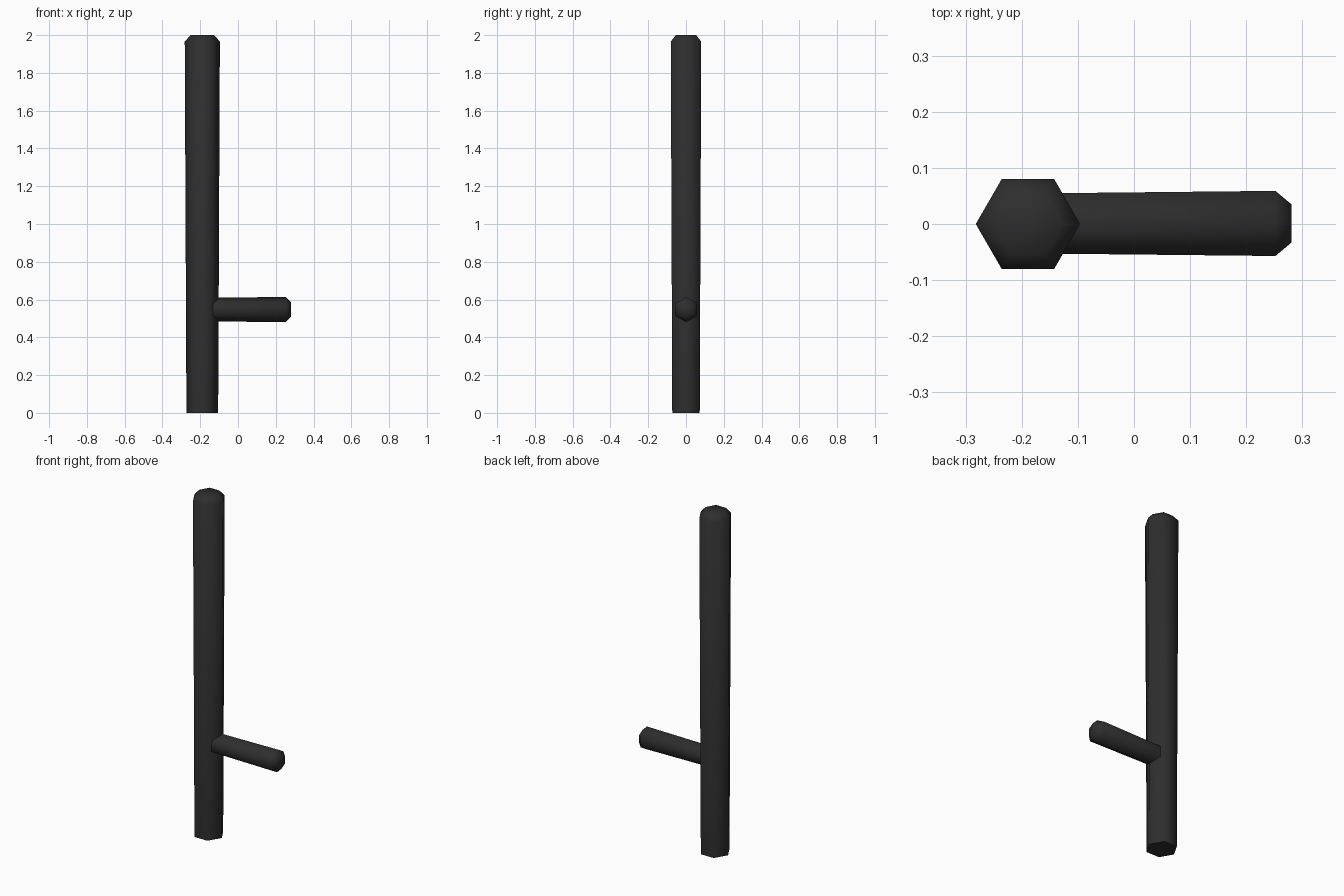
import bpy, bmesh, math
from mathutils import Matrix

if "Cube" in bpy.data.objects:
    bpy.data.objects.remove(bpy.data.objects["Cube"])

black = bpy.data.materials.new("black_rubber")
black.diffuse_color = (0.027, 0.027, 0.027, 1)
black.use_nodes = True
black.node_tree.nodes["Principled BSDF"].inputs["Base Color"].default_value = black.diffuse_color


def hex_rod(name, rings, matrix):
    """Six-sided lofted rod along local z; rings = (z, radius)."""
    bm = bmesh.new()
    loops = []
    for z, r in rings:
        loops.append([bm.verts.new((r * math.cos(i * math.pi / 3),
                                    r * math.sin(i * math.pi / 3), z))
                      for i in range(6)])
    for a, b in zip(loops, loops[1:]):
        for i in range(6):
            j = (i + 1) % 6
            bm.faces.new((a[i], a[j], b[j], b[i]))
    bm.faces.new(loops[0][::-1])
    bm.faces.new(loops[-1])
    bm.transform(matrix)
    bmesh.ops.recalc_face_normals(bm, faces=bm.faces)
    mesh = bpy.data.meshes.new(name)
    bm.to_mesh(mesh)
    bm.free()
    obj = bpy.data.objects.new(name, mesh)
    bpy.context.collection.objects.link(obj)
    mesh.materials.append(black)
    # smooth sides and bevelled tip, crisp flat base
    bpy.ops.object.select_all(action='DESELECT')
    obj.select_set(True)
    bpy.context.view_layer.objects.active = obj
    bpy.ops.object.shade_smooth_by_angle(angle=math.radians(70))
    return obj


# long shaft, slightly wider towards the bevelled top
hex_rod("shaft", [(0, 0.084), (1.966, 0.093), (2.0, 0.062)],
        Matrix.Translation((-0.189, 0, 0)))

# side handle, local z turned to point along +x
hex_rod("side_handle", [(-0.16, 0.062), (0.252, 0.067), (0.281, 0.039)],
        Matrix.Translation((0, 0.001, 0.547)) @ Matrix.Rotation(math.pi / 2, 4, 'Y'))
